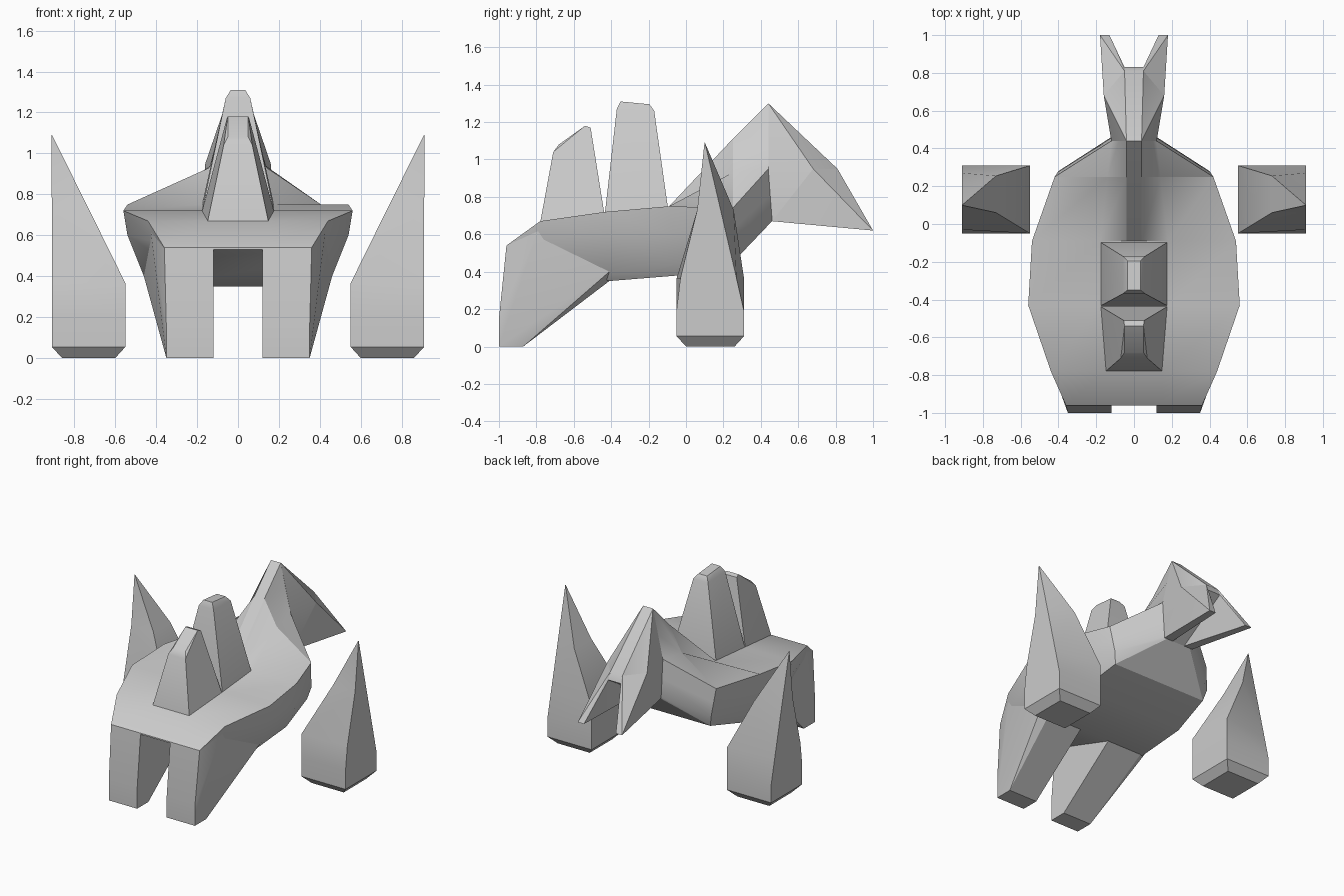
import bpy, bmesh


def finish(name, bm):
    bmesh.ops.remove_doubles(bm, verts=bm.verts, dist=0.0005)
    bmesh.ops.recalc_face_normals(bm, faces=bm.faces)
    me = bpy.data.meshes.new(name)
    bm.to_mesh(me)
    bm.free()
    ob = bpy.data.objects.new(name, me)
    bpy.context.collection.objects.link(ob)
    bpy.ops.object.select_all(action='DESELECT')
    bpy.context.view_layer.objects.active = ob
    ob.select_set(True)
    bpy.ops.object.shade_smooth_by_angle(angle=0.5)
    return ob


def loft(name, rings):
    bm = bmesh.new()
    loops = [[bm.verts.new(p) for p in r] for r in rings]
    n = len(loops[0])
    for a, b in zip(loops, loops[1:]):
        for i in range(n):
            j = (i + 1) % n
            bm.faces.new((a[i], a[j], b[j], b[i]))
    bm.faces.new(loops[0])
    bm.faces.new(loops[-1])
    return finish(name, bm)


def hull(name, pts):
    bm = bmesh.new()
    for p in pts:
        bm.verts.new(p)
    res = bmesh.ops.convex_hull(bm, input=bm.verts)
    loose = {g for g in res['geom_interior'] if isinstance(g, bmesh.types.BMVert)}
    bmesh.ops.delete(bm, geom=list(loose), context='VERTS')
    bmesh.ops.dissolve_limit(bm, angle_limit=0.01, verts=bm.verts, edges=bm.edges)
    return finish(name, bm)


def flip(pts, s=-1):
    return [(s * x, y, z) for x, y, z in pts]


def sym(half):
    return half + flip(half)[::-1]


# Body: half sections from ridge to belly, front to neck
body = [
    [(.04, -.96, .54), (.15, -.96, .54), (.36, -.96, .54), (.36, -.96, .535), (.355, -.96, .53), (.33, -.96, .53)],
    [(.04, -.78, .67), (.15, -.78, .67), (.44, -.78, .67), (.42, -.78, .57), (.39, -.78, .50), (.36, -.78, .475)],
    [(.04, -.43, .72), (.18, -.43, .72), (.56, -.43, .72), (.54, -.42, .60), (.46, -.41, .40), (.42, -.41, .35)],
    [(.04, -.09, .75), (.18, -.09, .75), (.54, -.09, .75), (.52, -.07, .60), (.46, -.04, .44), (.42, -.04, .38)],
    [(.04, .25, 1.11), (.14, .25, .93), (.42, .25, .74), (.41, .265, .64), (.40, .28, .54), (.38, .26, .46)],
    [(.04, .44, 1.30), (.08, .44, 1.12), (.12, .44, .95), (.12, .45, .81), (.12, .46, .68), (.10, .46, .67)],
]
loft("body", [sym(h) for h in body])

# Head crown bridging the two jaw prongs
hull("head_crown", sym([(.04, .44, 1.30), (.12, .44, .95), (.16, .68, .95),
                        (.05, .81, .95), (.05, .83, .90), (.12, .46, .67)]))

# Back spikes
hull("rear_spike", sym([(.18, -.435, .70), (.18, -.095, .73), (.06, -.37, 1.27),
                        (.06, -.17, 1.26), (.035, -.35, 1.31), (.035, -.195, 1.295)]))
hull("front_spike", sym([(.15, -.78, .66), (.18, -.435, .70), (.07, -.71, 1.04), (.05, -.68, 1.08),
                         (.05, -.54, 1.18), (.055, -.51, 1.17)]))

prong = [(.12, .46, .67), (.05, .46, .67), (.12, .44, .95), (.16, .68, .95),
         (.05, .81, .95), (.05, .83, .90), (.13, 1, .62), (.18, 1, .62)]
leg = [(.35, -1, 0), (.35, -.87, 0), (.35, -1, .15), (.35, -.87, .12), (.36, -.96, .54), (.46, -.41, .40),
       (.12, -1, 0), (.12, -.87, 0), (.12, -1, .15), (.12, -.96, .54), (.12, -.41, .35), (.40, -.41, .35),
       (.12, -.74, .10), (.31, -.74, .10), (.43, -.78, .65)]
# Detached foot: bevelled block rising into a curved shard
foot = [
    [(.60, 0, 0), (.86, 0, 0), (.86, .26, 0), (.60, .26, 0)],
    [(.55, -.05, .055), (.91, -.05, .055), (.91, .31, .055), (.55, .31, .055)],
    [(.55, -.05, .2), (.91, -.05, .2), (.91, .31, .19), (.55, .31, .2)],
    [(.55, -.05, .365), (.91, -.03, .365), (.91, .27, .365), (.55, .31, .365)],
    [(.73, .06, .73), (.91, .06, .73), (.91, .185, .73), (.73, .255, .73)],
    [(.909, .099, 1.09), (.911, .099, 1.09), (.911, .101, 1.09), (.909, .101, 1.09)],
]
for side, s in (("right", 1), ("left", -1)):
    hull("jaw_prong_" + side, flip(prong, s))
    hull("front_leg_" + side, flip(leg, s))
    loft("side_foot_" + side, [flip(r, s) for r in foot])
